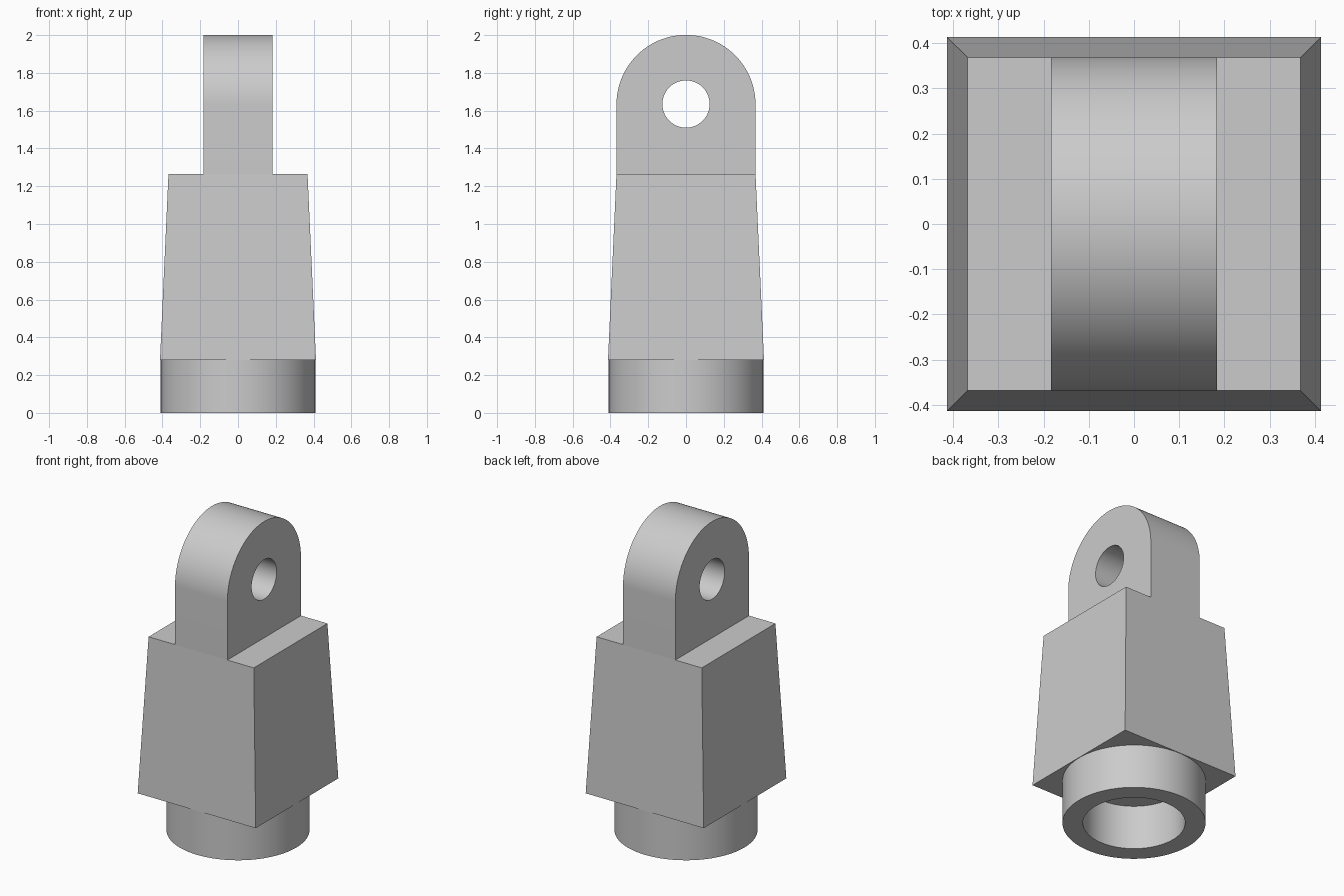
import bpy
import bmesh
from math import cos, sin, pi, radians

cube = bpy.data.objects.get("Cube")
if cube:
    bpy.data.objects.remove(cube, do_unlink=True)

grey = bpy.data.materials.new("plain grey")
grey.use_nodes = True
colour = (0.6, 0.6, 0.6, 1)
grey.diffuse_color = colour
grey.node_tree.nodes["Principled BSDF"].inputs["Base Color"].default_value = colour


def arc(radius, centre=0, sweep=2 * pi, steps=96):
    """Points along an arc that starts on the +x side; a full circle is not closed twice."""
    count = steps if sweep == 2 * pi else steps + 1
    return [(radius * cos(sweep * i / steps), centre + radius * sin(sweep * i / steps))
            for i in range(count)]


def extruded_plate(name, outlines, half_depth, location, rotation=(0, 0, 0)):
    """Fill the outlines (inner ones become holes) and extrude both ways."""
    curve = bpy.data.curves.new(name, "CURVE")
    curve.dimensions = "2D"
    curve.fill_mode = "BOTH"
    curve.extrude = half_depth
    for points in outlines:
        spline = curve.splines.new("POLY")
        spline.points.add(len(points) - 1)
        for point, (x, y) in zip(spline.points, points):
            point.co = (x, y, 0, 1)
        spline.use_cyclic_u = True
    obj = bpy.data.objects.new(name, curve)
    bpy.context.collection.objects.link(obj)
    obj.location, obj.rotation_euler = location, rotation
    bpy.ops.object.select_all(action="DESELECT")
    obj.select_set(True)
    bpy.context.view_layer.objects.active = obj
    bpy.ops.object.convert(target="MESH")
    obj = bpy.context.object
    # Weld caps to walls so the rims shade cleanly
    bm = bmesh.new()
    bm.from_mesh(obj.data)
    bmesh.ops.remove_doubles(bm, verts=bm.verts, dist=0.0001)
    bmesh.ops.recalc_face_normals(bm, faces=bm.faces)
    bm.to_mesh(obj.data)
    bm.free()
    obj.data.materials.clear()
    obj.data.materials.append(grey)
    bpy.ops.object.shade_smooth_by_angle(angle=radians(30))


base_z, shoulder_z, eye_z = 0.28, 1.265, 1.633
bottom_half, top_half = 0.413, 0.368
sink = 0.01

# Hollow round collar under the body
collar_height = base_z + sink
extruded_plate("collar", [arc(0.41), arc(0.293)], collar_height / 2,
               (0, 0, collar_height / 2))

# Tapered square body
bm = bmesh.new()
bmesh.ops.create_cube(bm, size=2)
for v in bm.verts:
    half, z = (top_half, shoulder_z) if v.co.z > 0 else (bottom_half, base_z)
    v.co = (v.co.x * half, v.co.y * half, z)
mesh = bpy.data.meshes.new("body")
bm.to_mesh(mesh)
bm.free()
mesh.materials.append(grey)
bpy.context.collection.objects.link(bpy.data.objects.new("body", mesh))

# Rounded lug with a cross hole, standing across the body's top
foot = shoulder_z - sink
lug = arc(top_half, eye_z, pi) + [(-top_half, foot), (top_half, foot)]
extruded_plate("lug", [lug, arc(0.125, eye_z + 0.002)], 0.183,
               (0, 0, 0), (pi / 2, 0, pi / 2))
